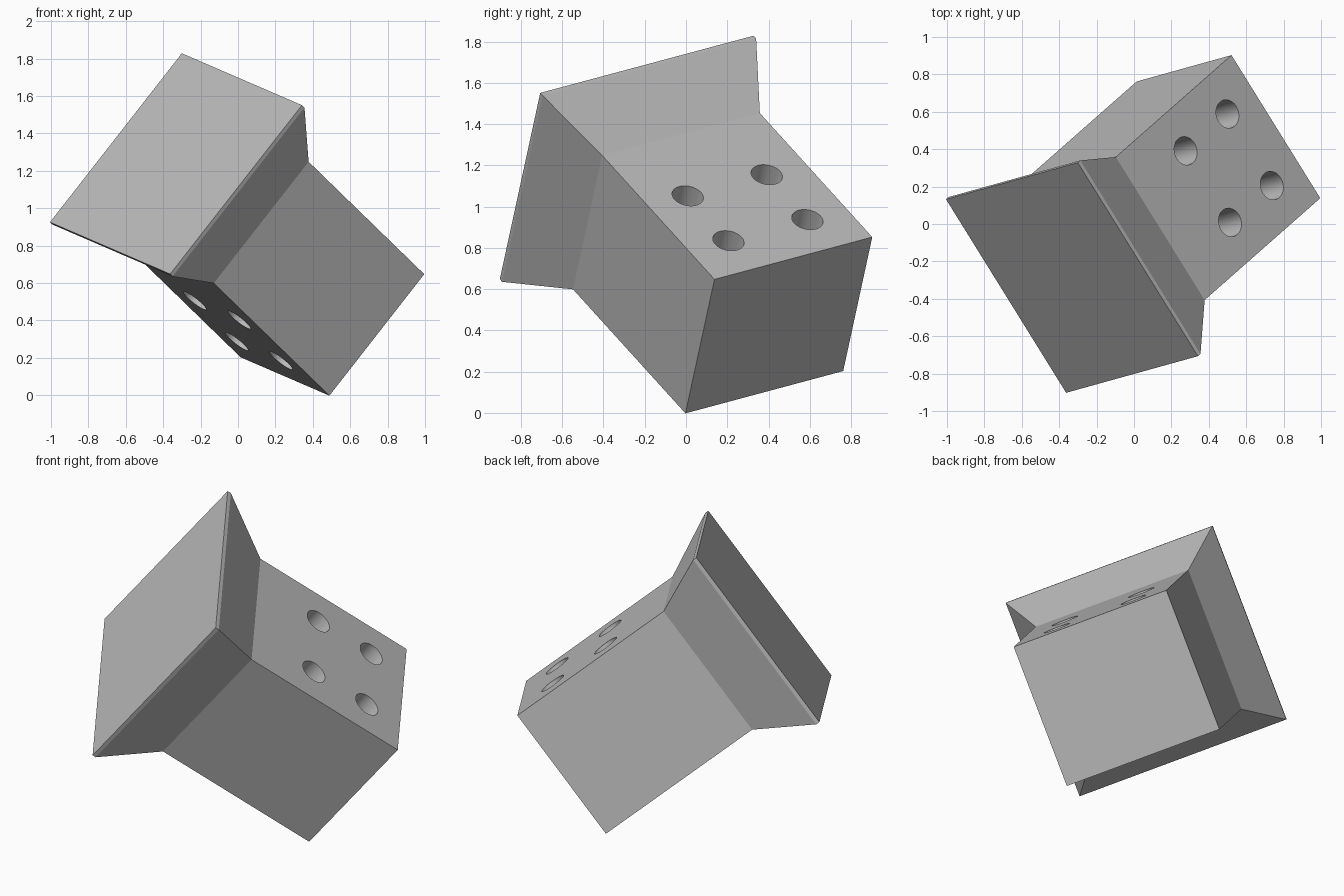
import bpy
import bmesh
from math import radians
from mathutils import Matrix, Vector

if "Cube" in bpy.data.objects:
    bpy.data.objects.remove(bpy.data.objects["Cube"], do_unlink=True)

GREY = (0.5, 0.5, 0.5, 1)
grey = bpy.data.materials.new("plain_grey")
grey.use_nodes = True
grey.diffuse_color = GREY
grey.node_tree.nodes["Principled BSDF"].inputs["Base Color"].default_value = GREY

# Tilted frame: local x runs along the holes, local z along the post to the plate
w = Vector((-0.606, -0.534, 0.589)).normalized()
v = Vector((-0.475, 0.765, 0.205))
v = (v - v.dot(w) * w).normalized()
u = v.cross(w)
pose = Matrix.Translation((0.505, 0.45, 0.425)) @ Matrix((u, v, w)).transposed().to_4x4()

HALF_X, HALF_Y, FLARE = 0.418, 0.4615, 0.163


def add_object(name, bm):
    bmesh.ops.recalc_face_normals(bm, faces=bm.faces)
    mesh = bpy.data.meshes.new(name)
    bm.to_mesh(mesh)
    bm.free()
    mesh.materials.append(grey)
    obj = bpy.data.objects.new(name, mesh)
    bpy.context.collection.objects.link(obj)
    obj.matrix_world = pose
    return obj


# Post, flared neck and thin plate lip as stacked rectangular sections
bm = bmesh.new()
rings = []
for z, grow in ((0, 0), (1.02, 0), (1.358, FLARE), (1.38, FLARE)):
    x, y = HALF_X + grow, HALF_Y + grow
    rings.append([bm.verts.new((sx * x, sy * y, z))
                  for sx, sy in ((-1, -1), (1, -1), (1, 1), (-1, 1))])
bm.faces.new(rings[0])
bm.faces.new(rings[-1])
for low, high in zip(rings, rings[1:]):
    for i in range(4):
        j = (i + 1) % 4
        bm.faces.new((low[i], low[j], high[j], high[i]))
block = add_object("flared_block", bm)

# Four round holes through the post
bm = bmesh.new()
for y in (-0.231, 0.231):
    for z in (0.231, 0.6):
        place = Matrix.Translation((0, y, z)) @ Matrix.Rotation(radians(90), 4, "Y")
        bmesh.ops.create_cone(bm, cap_ends=True, segments=48, radius1=0.077,
                              radius2=0.077, depth=1.2, matrix=place)
cutter = add_object("hole_cutter", bm)
cutter.hide_render = True

cut = block.modifiers.new("holes", "BOOLEAN")
cut.operation = "DIFFERENCE"
cut.solver = "EXACT"
cut.object = cutter
bpy.ops.object.select_all(action="DESELECT")
bpy.context.view_layer.objects.active = block
block.select_set(True)
bpy.ops.object.modifier_apply(modifier=cut.name)
bpy.data.objects.remove(cutter, do_unlink=True)

# Smooth hole walls, sharp block edges
bpy.ops.object.shade_smooth_by_angle(angle=radians(20))
